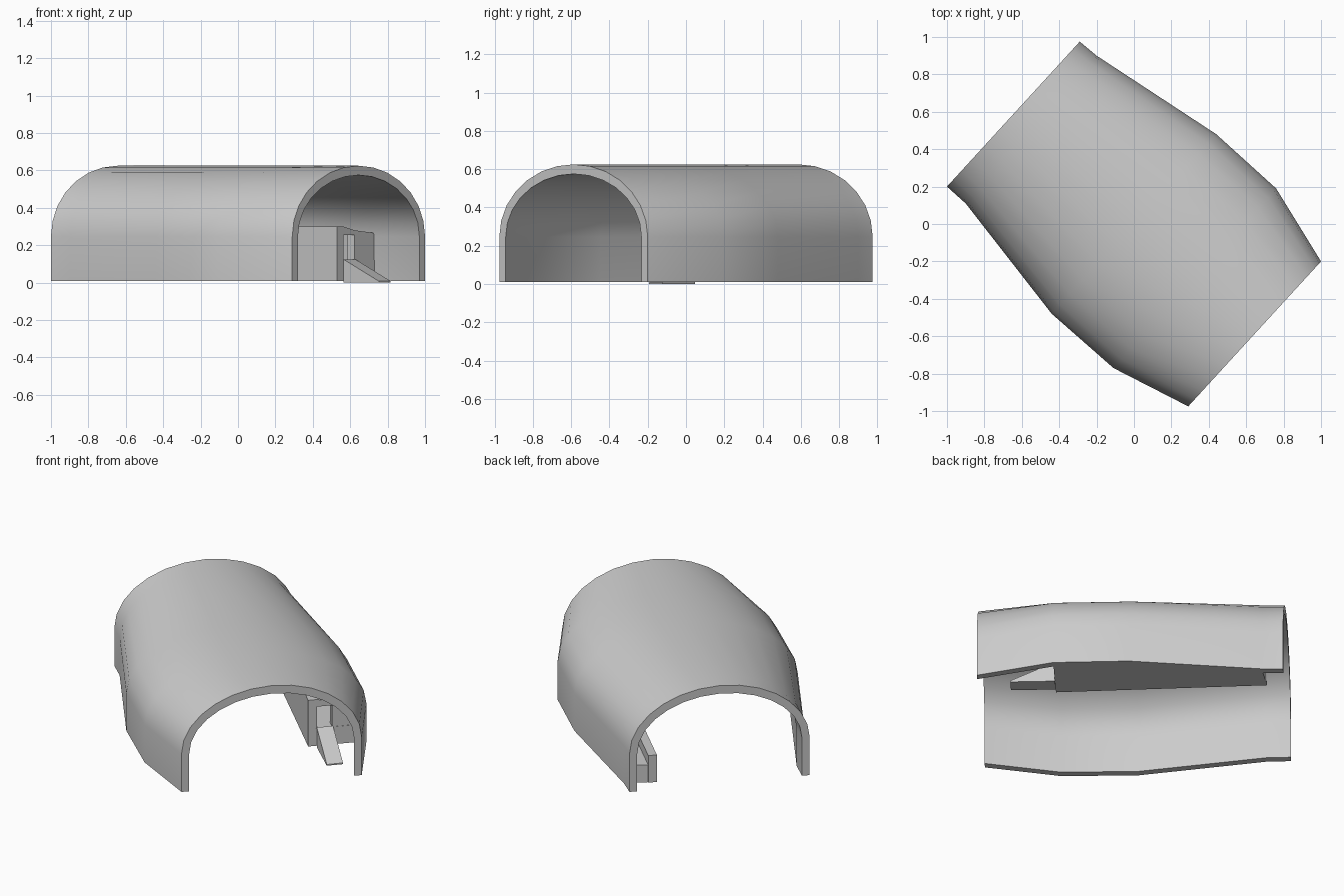
import bpy, bmesh, math
from mathutils import Vector as V

if "Cube" in bpy.data.objects:
    bpy.data.objects.remove(bpy.data.objects["Cube"])

U = V((0.67, 0.742))      # across the tunnel
A = V((0.742, -0.67))     # along the tunnel, towards the front
LEFT = [V(p) for p in ((-1, .2), (-.9, .11), (-.44, -.48), (-.11, -.77), (.29, -.975))]
RIGHT = [V(p) for p in ((-.29, .975), (-.2, .9), (.44, .48), (.76, .19), (1, -.2))]
FLOOR = 0.01


def make(name, verts, faces):
    mesh = bpy.data.meshes.new(name)
    mesh.from_pydata(verts, [], faces)
    bm = bmesh.new()
    bm.from_mesh(mesh)
    bmesh.ops.recalc_face_normals(bm, faces=bm.faces)
    bm.to_mesh(mesh)
    bm.free()
    ob = bpy.data.objects.new(name, mesh)
    bpy.context.collection.objects.link(ob)
    return ob


def prism(name, outline, bottom, tops):
    """Upright block over a plan outline; tops is one height or one per corner."""
    n = len(outline)
    if not isinstance(tops, (list, tuple)):
        tops = [tops] * n
    verts = [(p.x, p.y, bottom) for p in outline]
    verts += [(p.x, p.y, t) for p, t in zip(outline, tops)]
    faces = [list(range(n)), list(range(n, 2 * n))]
    faces += [[i, (i + 1) % n, n + (i + 1) % n, n + i] for i in range(n)]
    return make(name, verts, faces)


def arch(half, rise, spring, seg=14):
    pts = [(-half, FLOOR)]
    for i in range(seg + 1):
        t = math.pi * (1 - i / seg)
        pts.append((half * math.cos(t), spring + rise * math.sin(t)))
    return pts + [(half, FLOOR)]


# Tunnel shell: closed arch section lofted through five stations
verts, faces = [], []
for l, r in zip(LEFT, RIGHT):
    c, half = (l + r) / 2, (r - l).length / 2
    d = (r - l).normalized()
    ring = arch(half, .378, .247) + arch(half - .045, .328, .247)[::-1]
    verts += [(c.x + d.x * a, c.y + d.y * a, z) for a, z in ring]
n = len(ring)
for k in range(4):
    for i in range(n):
        j = (i + 1) % n
        faces.append([k * n + i, k * n + j, (k + 1) * n + j, (k + 1) * n + i])
for k in (0, 4):
    faces += [[k * n + i, k * n + i + 1, k * n + n - 2 - i, k * n + n - 1 - i]
              for i in range(n // 2 - 1)]
shell = make("tunnel_shell", verts, faces)
bpy.context.view_layer.objects.active = shell
shell.select_set(True)
bpy.ops.object.shade_smooth_by_angle(angle=math.radians(30))

# Raised walkway along the right wall
front, back = V((.53, -.06)), V((-.34, .775))
mid = front.lerp(back, .36)
wall = [p - U * .04 for p in RIGHT]
prism("walkway_floor", [front, wall[3], wall[2], wall[1], back], FLOOR, .12)

# Parapet: low at the rear, tall at the front
t = U * .05
prism("rear_parapet", [mid, mid + t, back + t, back], FLOOR, .18)
prism("front_parapet", [front, front + t, mid + t, mid], FLOOR, .3)

# Front end wall with a doorway
width = (wall[3] - front).length
back_off = A * -.05


def strip(a, b):
    p, q = front + U * a, front + U * b
    return [p, q, q + back_off, p + back_off]


prism("end_wall", strip(.14, width), FLOOR, [.28, .265, .265, .28])
prism("door_lintel", strip(.05, .14), .255, [.3, .28, .28, .3])

# Entry ramp down to the ground
p, q = front + U * .05, front + U * .145
run = A * .255
prism("ramp", [p, q, q + run, p + run], 0, [.125, .125, .008, .008])
